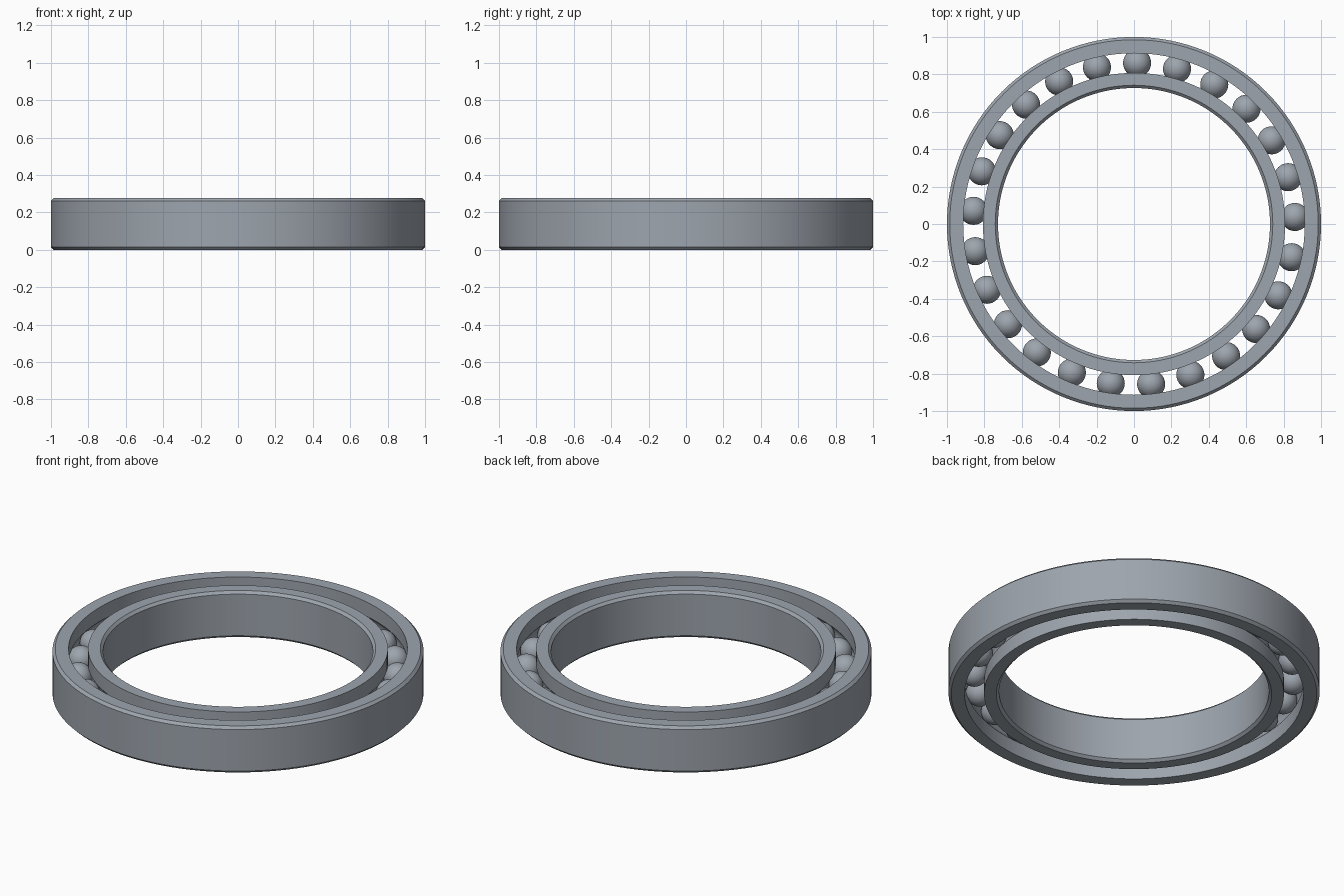
import bpy, bmesh, math
from mathutils import Matrix, Vector

cube = bpy.data.objects.get("Cube")
if cube:
    bpy.data.objects.remove(cube, do_unlink=True)

HEIGHT = 0.277
MID = HEIGHT / 2
PITCH = 0.861        # radius of the circle of ball centres
BALL_R = 0.075
BALLS = 25
CHAMFER = 0.015
SEGMENTS = 128

steel = bpy.data.materials.new("steel grey")
steel.use_nodes = True
colour = (0.34, 0.375, 0.42, 1)
steel.diffuse_color = colour
steel.node_tree.nodes["Principled BSDF"].inputs["Base Color"].default_value = colour


def finish(name, bm):
    bmesh.ops.recalc_face_normals(bm, faces=bm.faces)
    mesh = bpy.data.meshes.new(name)
    bm.to_mesh(mesh)
    bm.free()
    obj = bpy.data.objects.new(name, mesh)
    bpy.context.collection.objects.link(obj)
    mesh.materials.append(steel)
    bpy.ops.object.select_all(action='DESELECT')
    obj.select_set(True)
    bpy.context.view_layer.objects.active = obj
    bpy.ops.object.shade_smooth_by_angle(angle=math.radians(30))
    return obj


def make_race(name, plain_r, track_r):
    """Lathe a ring: chamfered on its plain side, grooved on its track side."""
    side = 1 if track_r > PITCH else -1
    inset = plain_r - side * CHAMFER
    profile = [(track_r, 0), (inset, 0), (plain_r, CHAMFER),
               (plain_r, HEIGHT - CHAMFER), (inset, HEIGHT), (track_r, HEIGHT)]
    # Ball groove, from top to bottom
    half = math.acos(abs(track_r - PITCH) / BALL_R)
    steps = 14
    for i in range(steps + 1):
        a = half - 2 * half * i / steps
        profile.append((PITCH + side * BALL_R * math.cos(a), MID + BALL_R * math.sin(a)))

    bm = bmesh.new()
    verts = [bm.verts.new((r, 0, z)) for r, z in profile]
    edges = [bm.edges.new((v, verts[i - 1])) for i, v in enumerate(verts)]
    bmesh.ops.spin(bm, geom=verts + edges, cent=(0, 0, 0), axis=(0, 0, 1),
                   angle=math.tau, steps=SEGMENTS, use_merge=True)
    bmesh.ops.remove_doubles(bm, verts=bm.verts, dist=0.0001)
    return finish(name, bm)


make_race("outer_race", 1.0, 0.913)
make_race("inner_race", 0.727, 0.808)

# Balls evenly spaced around the track
bm = bmesh.new()
for i in range(BALLS):
    a = math.tau * i / BALLS + math.radians(2.5)
    centre = Vector((PITCH * math.cos(a), PITCH * math.sin(a), MID))
    bmesh.ops.create_uvsphere(bm, u_segments=32, v_segments=20, radius=BALL_R,
                              matrix=Matrix.Translation(centre))
finish("balls", bm)
